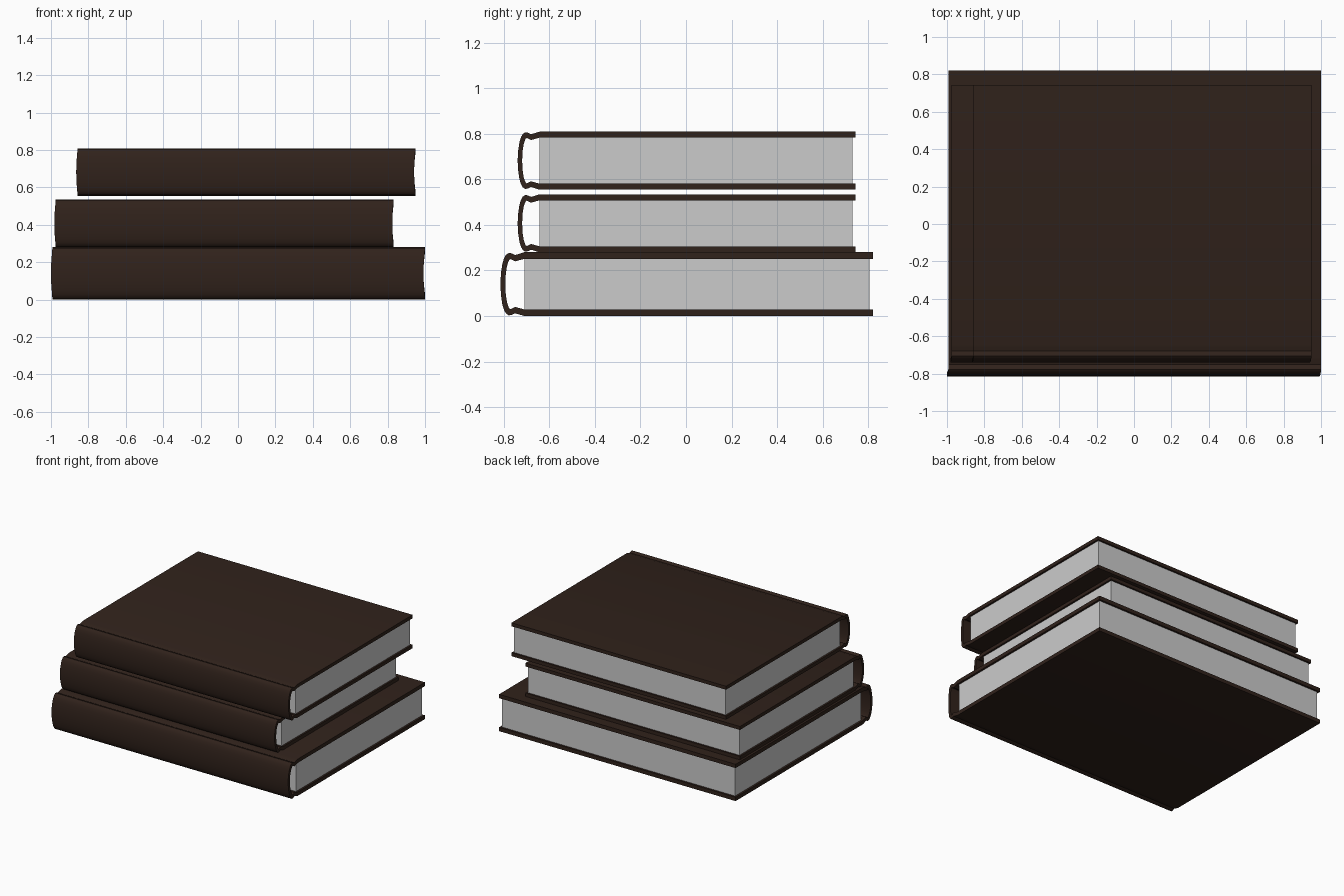
import bpy, bmesh, math

if "Cube" in bpy.data.objects:
    bpy.data.objects.remove(bpy.data.objects["Cube"])

leather = bpy.data.materials.new("dark_brown_leather")
leather.diffuse_color = (0.030, 0.016, 0.011, 1)
leather.use_nodes = True
leather.node_tree.nodes["Principled BSDF"].inputs["Base Color"].default_value = leather.diffuse_color

# Cover cross-section, upper half: (y, height from mid-plane, sideways lean of the spine)
OUTER = [(0.82, 0.14, 0), (-0.71, 0.14, 0), (-0.732, 0.133, 0), (-0.75, 0.128, 0),
         (-0.765, 0.135, 0), (-0.778, 0.137, 0), (-0.79, 0.129, -0.001), (-0.799, 0.113, -0.002),
         (-0.806, 0.09, -0.004), (-0.812, 0.05, -0.007), (-0.815, 0, -0.008)]
INNER = [(0.82, 0.111, 0), (-0.71, 0.111, 0), (-0.732, 0.105, 0), (-0.75, 0.1, 0),
         (-0.762, 0.106, 0), (-0.77, 0.11, 0), (-0.776, 0.106, -0.001), (-0.781, 0.095, -0.002),
         (-0.786, 0.078, -0.004), (-0.791, 0.045, -0.007), (-0.793, 0, -0.008)]
X0, X1 = -0.992, 1.0


def full(half):
    """Mirror a half section about the book's mid-plane."""
    return half + [(y, -z, s) for y, z, s in reversed(half[:-1])]


def finish(bm, name, loc, scale, material=None):
    bmesh.ops.recalc_face_normals(bm, faces=bm.faces)
    mesh = bpy.data.meshes.new(name)
    bm.to_mesh(mesh)
    bm.free()
    obj = bpy.data.objects.new(name, mesh)
    bpy.context.collection.objects.link(obj)
    obj.location, obj.scale = loc, (scale,) * 3
    if material:
        mesh.materials.append(material)
    return obj


def book(label, x, z, scale):
    loc = (x, 0, z + 0.14 * scale)

    # Wrapped cover: a strip of quads between outer and inner section, at both ends
    bm = bmesh.new()
    rings = []
    for o, i in zip(full(OUTER), full(INNER)):
        rings.append([bm.verts.new((end + p[2], p[0], p[1]))
                      for p, end in ((o, X0), (o, X1), (i, X1), (i, X0))])
    for a, b in zip(rings, rings[1:]):
        for k in range(4):
            n = (k + 1) % 4
            bm.faces.new((a[k], a[n], b[n], b[k]))
    bm.faces.new(rings[0])
    bm.faces.new(rings[-1])
    cover = finish(bm, label + "_cover", loc, scale, leather)
    bpy.ops.object.select_all(action='DESELECT')
    cover.select_set(True)
    bpy.context.view_layer.objects.active = cover
    bpy.ops.object.shade_smooth_by_angle(angle=math.radians(30))

    # Page block, slightly inset from the cover edges
    bm = bmesh.new()
    bmesh.ops.create_cube(bm, size=1)
    bmesh.ops.scale(bm, verts=bm.verts, vec=(X1 - X0 - 0.03, 1.515, 0.222))
    bmesh.ops.translate(bm, verts=bm.verts, vec=((X0 + X1) / 2, 0.0475, 0))
    finish(bm, label + "_pages", loc, scale)


# Stack of three books
book("bottom_book", 0, 0, 1)
book("middle_book", -0.075, 0.28, 0.907)
book("top_book", 0.042, 0.555, 0.907)
